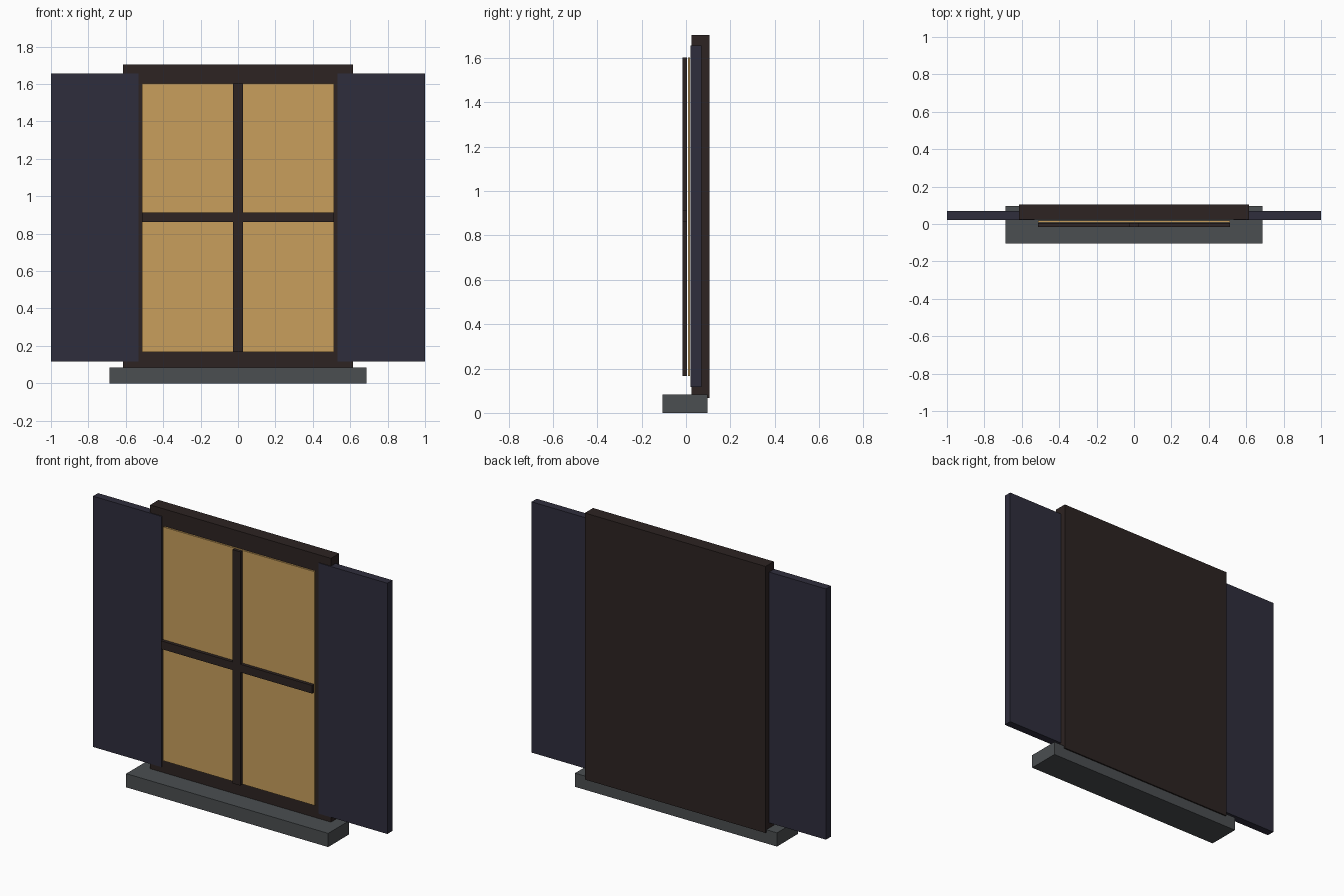
import bpy
import bmesh

cube = bpy.data.objects.get("Cube")
if cube:
    bpy.data.objects.remove(cube, do_unlink=True)


def material(name, color):
    mat = bpy.data.materials.new(name)
    mat.use_nodes = True
    mat.diffuse_color = (*color, 1)
    bsdf = next(n for n in mat.node_tree.nodes if n.type == "BSDF_PRINCIPLED")
    bsdf.inputs["Base Color"].default_value = (*color, 1)
    bsdf.inputs["Roughness"].default_value = 0.8
    return mat


def box(name, mat, xs, ys, zs):
    """Flat-faced box given its extents along each axis."""
    bm = bmesh.new()
    bmesh.ops.create_cube(bm, size=1)
    for v in bm.verts:
        v.co = [r[0] if c < 0 else r[1] for c, r in zip(v.co, (xs, ys, zs))]
    mesh = bpy.data.meshes.new(name)
    bm.to_mesh(mesh)
    bm.free()
    mesh.materials.append(mat)
    obj = bpy.data.objects.new(name, mesh)
    bpy.context.collection.objects.link(obj)
    return obj


dark_wood = material("dark brown wood", (0.026, 0.017, 0.016))
shutter_paint = material("dark slate blue", (0.028, 0.027, 0.046))
lit_glass = material("warm amber glass", (0.578, 0.347, 0.107))
stone = material("grey stone", (0.07, 0.077, 0.082))

# Stone sill and solid frame slab
box("sill", stone, (-0.686, 0.686), (-0.105, 0.097), (0, 0.084))
box("frame", dark_wood, (-0.614, 0.614), (0.025, 0.105), (0.067, 1.704))

# Glowing pane in front of the frame
pane_x, pane_z = (-0.514, 0.514), (0.166, 1.602)
box("window_pane", lit_glass, pane_x, (0.008, 0.019), pane_z)

# Crossing glazing bars
bar_y = (-0.015, 0.005)
box("vertical_bar", dark_wood, (-0.026, 0.026), bar_y, pane_z)
box("horizontal_bar", dark_wood, pane_x, bar_y, (0.862, 0.912))

# Open shutters, one on each side
for side, xs in (("left", (0.533, 1)), ("right", (-1, -0.533))):
    box(side + "_shutter", shutter_paint, xs, (0.021, 0.07), (0.116, 1.656))
